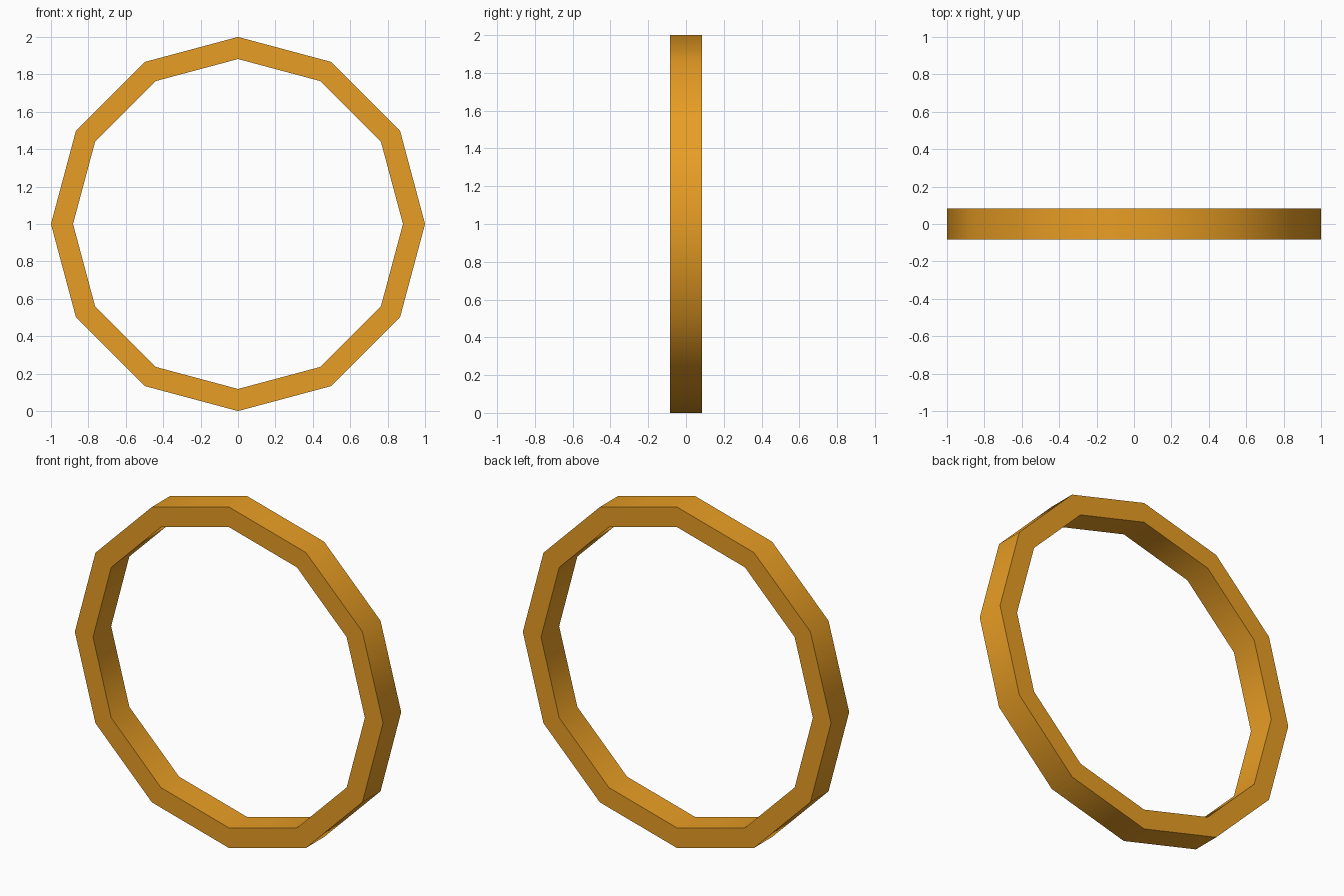
import bpy, bmesh
from math import sin, cos, pi, radians

if "Cube" in bpy.data.objects:
    bpy.data.objects.remove(bpy.data.objects["Cube"])

SIDES, OUTER, INNER, HALF_DEPTH = 12, 1.0, 0.882, 0.084

# Twelve-sided ring: a rectangular section carried around the y axis
bm = bmesh.new()
section = [(OUTER, -HALF_DEPTH), (OUTER, HALF_DEPTH), (INNER, HALF_DEPTH), (INNER, -HALF_DEPTH)]
loops = []
for i in range(SIDES):
    a = 2 * pi * i / SIDES
    loops.append([bm.verts.new((r * cos(a), y, 1 + r * sin(a))) for r, y in section])
for i in range(SIDES):
    p, q = loops[i], loops[(i + 1) % SIDES]
    for j in range(4):
        k = (j + 1) % 4
        bm.faces.new((p[j], p[k], q[k], q[j]))
bmesh.ops.recalc_face_normals(bm, faces=bm.faces)
mesh = bpy.data.meshes.new("ring")
bm.to_mesh(mesh)
bm.free()

ring = bpy.data.objects.new("ring", mesh)
bpy.context.collection.objects.link(ring)

# Golden orange colour
gold = bpy.data.materials.new("golden_orange")
gold.diffuse_color = (0.81, 0.34, 0.018, 1)
gold.use_nodes = True
gold.node_tree.nodes["Principled BSDF"].inputs["Base Color"].default_value = gold.diffuse_color
mesh.materials.append(gold)

# Smooth around the ring, sharp at the rims
bpy.context.view_layer.objects.active = ring
ring.select_set(True)
bpy.ops.object.shade_smooth_by_angle(angle=radians(40))
